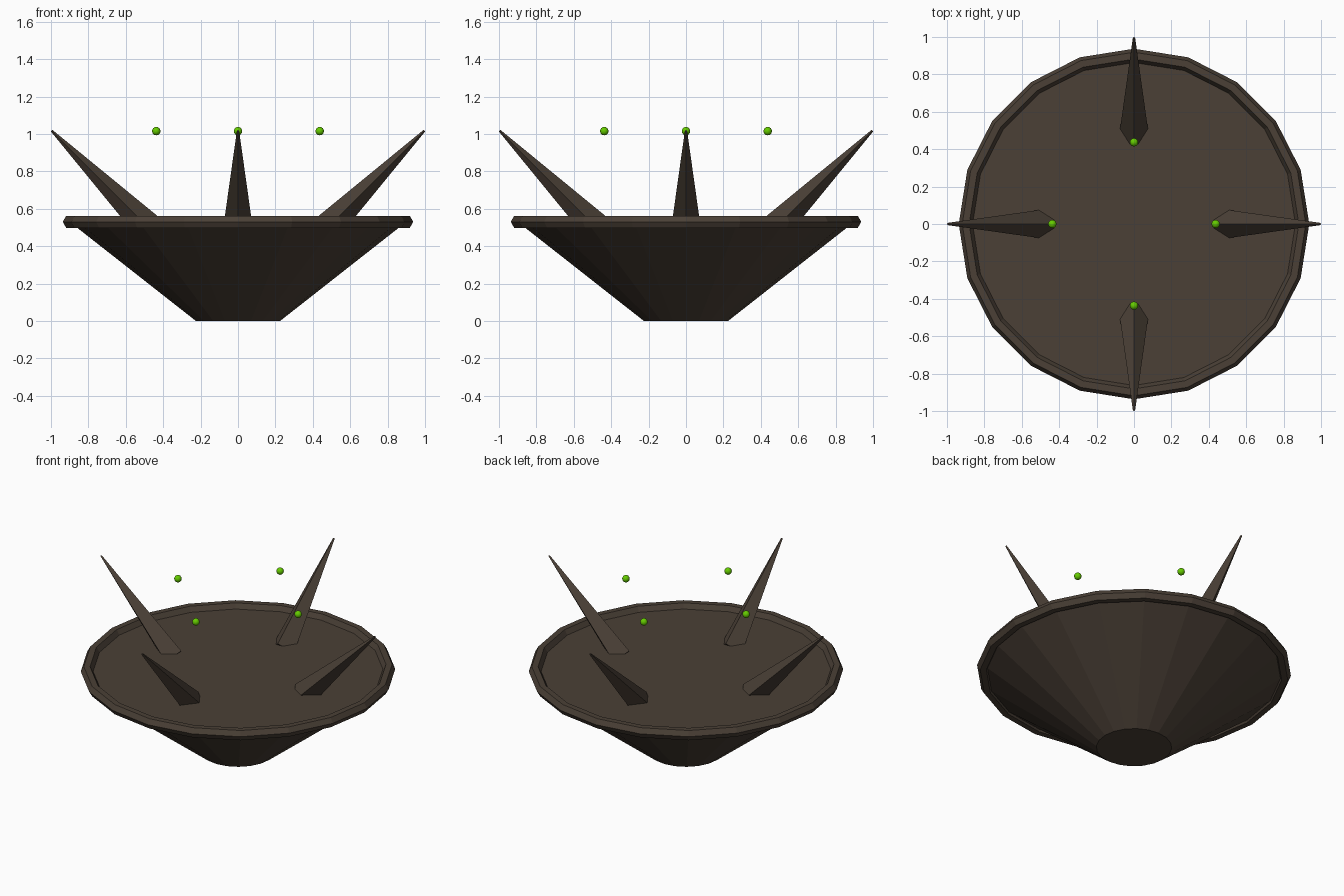
import bpy
from math import pi, cos, sin

if "Cube" in bpy.data.objects:
    bpy.data.objects.remove(bpy.data.objects["Cube"])


def material(name, color):
    m = bpy.data.materials.new(name)
    m.diffuse_color = color
    m.use_nodes = True
    m.node_tree.nodes["Principled BSDF"].inputs["Base Color"].default_value = m.diffuse_color
    return m


BROWN = material("dark_brown", (0.069, 0.051, 0.037, 1))
GREEN = material("glowing_green", (0.13, 0.60, 0.0, 1))


def finish(name, mat):
    ob = bpy.context.object
    ob.name = name
    ob.data.materials.append(mat)
    return ob


# bowl: closed 20-sided flared cone
H = 0.53
bpy.ops.mesh.primitive_cone_add(vertices=20, radius1=0.225, radius2=0.9,
                                depth=H, location=(0, 0, H / 2))
finish("bowl", BROWN)

# rim: ring with six-sided section
bpy.ops.mesh.primitive_torus_add(major_segments=20, minor_segments=6,
                                 major_radius=0.9, minor_radius=0.037,
                                 location=(0, 0, H))
finish("rim", BROWN)

# four spikes leaning outward at 45 degrees, and four floating embers
TIP_R, TIP_Z, LENGTH = 0.996, 1.017, 0.745
mid = LENGTH / 2 * sin(pi / 4)
for i in range(4):
    a = i * pi / 2
    r = TIP_R - mid
    bpy.ops.mesh.primitive_cone_add(vertices=4, radius1=0.08, radius2=0.006,
                                    depth=LENGTH,
                                    location=(r * cos(a), r * sin(a), TIP_Z - mid),
                                    rotation=(0, pi / 4, a))
    finish(f"spike_{i + 1}", BROWN)

    bpy.ops.mesh.primitive_uv_sphere_add(segments=12, ring_count=8, radius=0.0225,
                                         location=(0.437 * cos(a), 0.437 * sin(a), 1.015))
    finish(f"ember_{i + 1}", GREEN)
    bpy.ops.object.shade_smooth()
